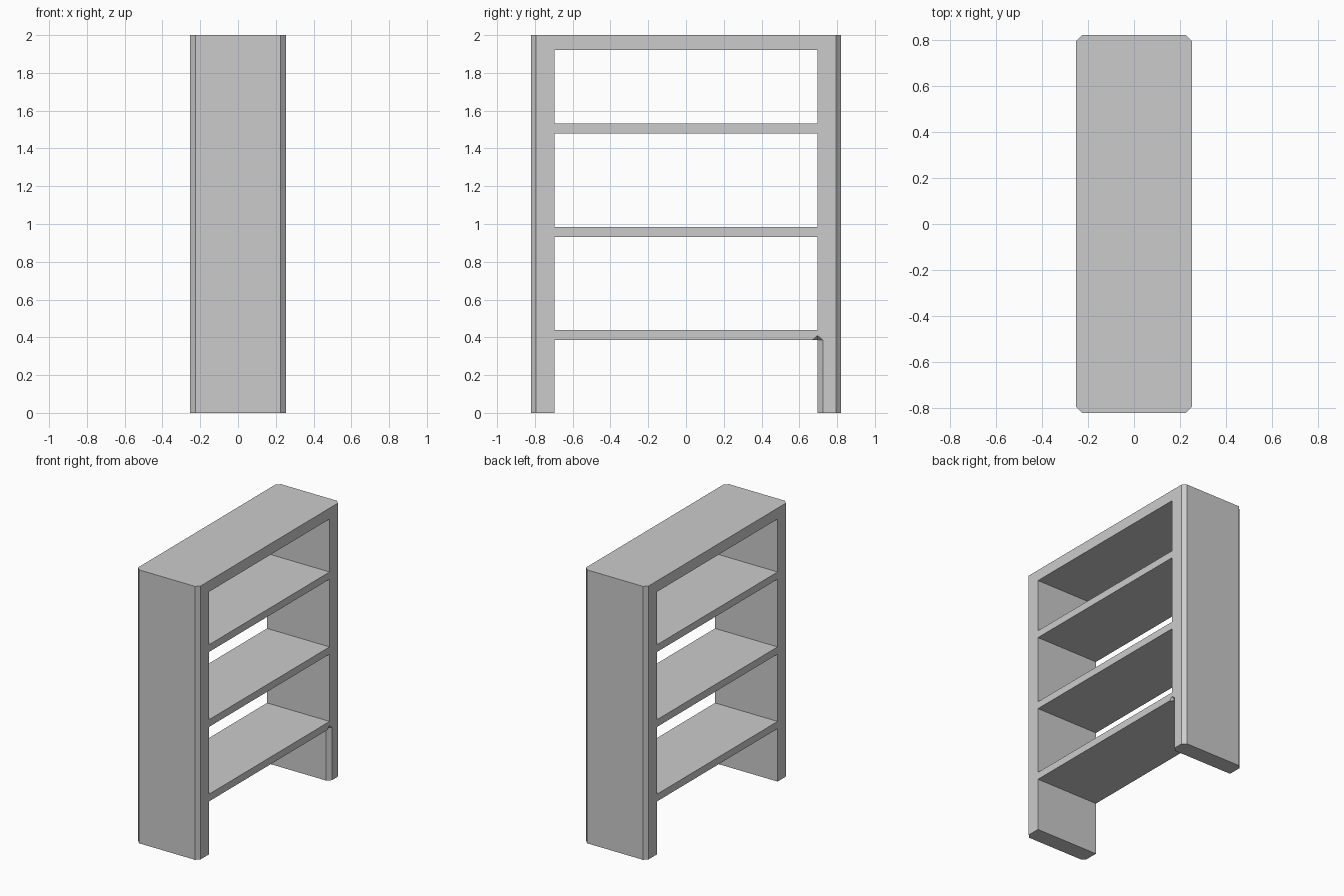
import bpy
import bmesh
from mathutils import Vector

cube = bpy.data.objects.get("Cube")
if cube:
    bpy.data.objects.remove(cube, do_unlink=True)

HALF_X, HALF_Y, HEIGHT = 0.253, 0.82, 2.0
INNER_Y, CHAMFER = 0.697, 0.027

grey = bpy.data.materials.new("plain grey")
grey.use_nodes = True
colour = (0.6, 0.6, 0.6, 1)
grey.diffuse_color = colour
grey.node_tree.nodes["Principled BSDF"].inputs["Base Color"].default_value = colour


def hull(name, points):
    """Convex solid around a few points."""
    bm = bmesh.new()
    for p in points:
        bm.verts.new(p)
    bmesh.ops.convex_hull(bm, input=bm.verts[:])
    bmesh.ops.dissolve_limit(bm, angle_limit=0.01, verts=bm.verts[:], edges=bm.edges[:])
    bmesh.ops.recalc_face_normals(bm, faces=bm.faces[:])
    mesh = bpy.data.meshes.new(name)
    bm.to_mesh(mesh)
    bm.free()
    mesh.materials.append(grey)
    obj = bpy.data.objects.new(name, mesh)
    bpy.context.collection.objects.link(obj)
    return obj


def box(name, hx, hy, z0, z1):
    return hull(name, [(x, y, z) for x in (-hx, hx) for y in (-hy, hy) for z in (z0, z1)])


def prism(outline, z0, z1):
    return [(x, y, z) for x, y in outline for z in (z0, z1)]


# Body with chamfered upright corners
outline = []
for sx in (-1, 1):
    for sy in (-1, 1):
        outline.append((sx * HALF_X, sy * (HALF_Y - CHAMFER)))
        outline.append((sx * (HALF_X - CHAMFER), sy * HALF_Y))
shelf_unit = hull("shelf_unit", prism(outline, 0, HEIGHT))

# Openings between shelves, with the lowest open to the floor
openings = [(-0.1, 0.387), (0.44, 0.932), (0.985, 1.48), (1.533, 1.92)]
cutters = [box("opening_cutter", 0.5, INNER_Y, z0, z1) for z0, z1 in openings]

# Chamfer on one inner leg edge, ending in a small point under the shelf
tip_x, out_x, spread = HALF_X - CHAMFER, HALF_X + CHAMFER, 2 * CHAMFER
notch = [(tip_x, INNER_Y), (out_x, INNER_Y - spread), (out_x, INNER_Y + spread)]
shelf_base = openings[0][1]
cutters.append(hull("leg_notch_cutter", prism(notch, -0.1, shelf_base)
                    + [Vector((out_x, INNER_Y, shelf_base + 0.046))]))

for cutter in cutters:
    cutter.hide_render = True
    mod = shelf_unit.modifiers.new("cut", "BOOLEAN")
    mod.operation = "DIFFERENCE"
    mod.solver = "EXACT"
    mod.object = cutter

# Bake the cuts and drop the cutters
graph = bpy.context.evaluated_depsgraph_get()
baked = bpy.data.meshes.new_from_object(shelf_unit.evaluated_get(graph))
shelf_unit.modifiers.clear()
shelf_unit.data = baked
baked.name = "shelf_unit"
for cutter in cutters:
    bpy.data.objects.remove(cutter, do_unlink=True)
